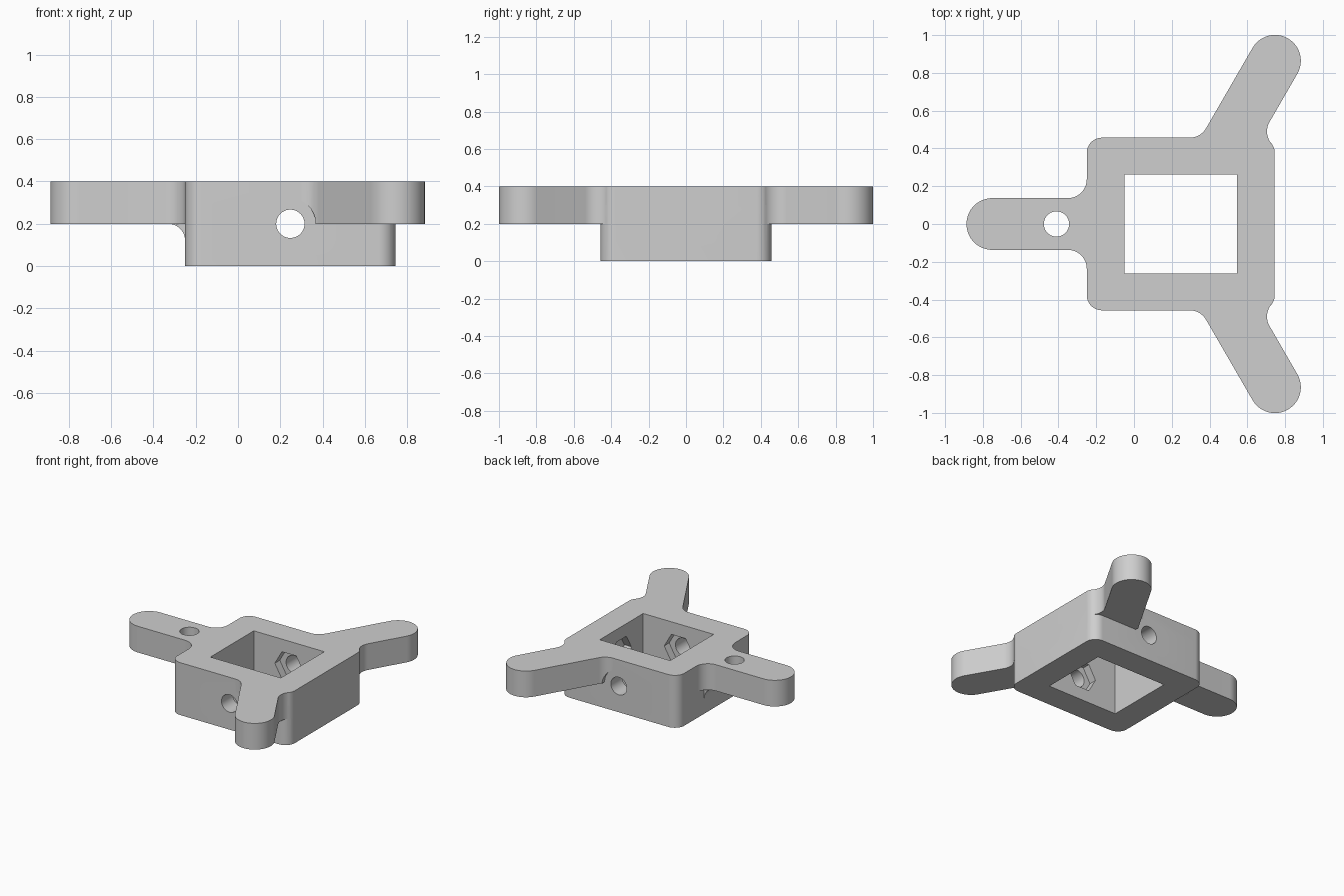
import bpy, bmesh
from math import radians, cos, sin, pi
from mathutils import Matrix, Vector

if "Cube" in bpy.data.objects:
    bpy.data.objects.remove(bpy.data.objects["Cube"], do_unlink=True)

CX = 0.2475            # centre of the square frame
HALF_X, HALF_Y = 0.4975, 0.457
TOP, ARM_Z = 0.4, 0.2
ARM_R, REACH = 0.137, 0.9975
CORNER = 0.08

grey = bpy.data.materials.new("light grey")
grey.use_nodes = True
colour = (0.62, 0.62, 0.62, 1)
grey.diffuse_color = colour
grey.node_tree.nodes["Principled BSDF"].inputs["Base Color"].default_value = colour


def finish(bm, name):
    bmesh.ops.recalc_face_normals(bm, faces=bm.faces)
    mesh = bpy.data.meshes.new(name)
    bm.to_mesh(mesh)
    bm.free()
    mesh.materials.append(grey)
    obj = bpy.data.objects.new(name, mesh)
    bpy.context.collection.objects.link(obj)
    return obj


def arc(x, y, r, start, end, steps=10):
    angles = [radians(start + (end - start) * i / steps) for i in range(steps + 1)]
    return [(x + r * cos(a), y + r * sin(a)) for a in angles]


def prism(name, outline, low, high, matrix=Matrix()):
    """Extrude a flat outline between two heights."""
    bm = bmesh.new()
    face = bm.faces.new([bm.verts.new((x, y, low)) for x, y in outline])
    out = bmesh.ops.extrude_face_region(bm, geom=[face])
    verts = [v for v in out["geom"] if isinstance(v, bmesh.types.BMVert)]
    bmesh.ops.translate(bm, verts=verts, vec=(0, 0, high - low))
    bm.transform(matrix)
    return finish(bm, name)


def rod(x, y, z, radius, length, axis, sides=40):
    """Cutter starting at a point and running along an axis."""
    turn = Vector(axis).to_track_quat("Z", "Y").to_matrix().to_4x4()
    outline = arc(0, 0, radius, 0, 360, sides)[:-1]
    return prism("cutter", outline, 0, length, Matrix.Translation((x, y, z)) @ turn)


def combine(target, tool, operation):
    mod = target.modifiers.new(operation, "BOOLEAN")
    mod.operation, mod.object, mod.solver = operation, tool, "EXACT"
    bpy.ops.object.select_all(action="DESELECT")
    bpy.context.view_layer.objects.active = target
    target.select_set(True)
    bpy.ops.object.modifier_apply(modifier=mod.name)
    bpy.data.objects.remove(tool, do_unlink=True)


def mirrored(half):
    return half + [(x, -y) for x, y in reversed(half) if abs(y) > 1e-5]


# Outline of the three-armed plate, upper half then mirrored
left, right = CX - HALF_X, CX + HALF_X
in_y = HALF_Y - CORNER
tip_x, tip_y = CX + REACH * cos(pi / 3), REACH * sin(pi / 3)
half = arc(CX - REACH, 0, ARM_R, 180, 90, 16)
half += arc(left - 0.1, ARM_R + 0.1, 0.1, -90, 0)
half += arc(left + CORNER, in_y, CORNER, 180, 90)
half += arc(0.295, HALF_Y + 0.1, 0.1, -90, -30)
half += arc(tip_x, tip_y, ARM_R, 150, -30, 32)
half += arc(0.804, 0.49, 0.1, 150, 219)
half += arc(right - CORNER, in_y, CORNER, 39, 0)[1:]
bracket = prism("three_arm_bracket", mirrored(half), ARM_Z, TOP)

# Deep square frame
corner_half = arc(left + CORNER, in_y, CORNER, 180, 90) + arc(right - CORNER, in_y, CORNER, 90, 0)
combine(bracket, prism("frame", mirrored(corner_half), 0, TOP - 0.1), "UNION")

# Curved gusset beneath the single arm
gusset = arc(left - CORNER, ARM_Z - CORNER, CORNER, 90, 0)
gusset += [(left + 0.05, ARM_Z - CORNER), (left + 0.05, ARM_Z + 0.05), (left - CORNER, ARM_Z + 0.05)]
upright = Matrix.Rotation(pi / 2, 4, "X")
combine(bracket, prism("gusset", gusset, -ARM_R, ARM_R, upright), "UNION")

# Window through the frame
win_x, win_y = 0.2975, 0.262
window = [(CX + sx * win_x, sy * win_y) for sx, sy in ((-1, -1), (1, -1), (1, 1), (-1, 1))]
combine(bracket, prism("cutter", window, -0.1, TOP + 0.1), "DIFFERENCE")

# Two vertical holes in each arm
HOLE = 0.067
for angle in (60, 180, 300):
    for reach in (REACH, 0.658):
        a = radians(angle)
        x, y = CX + reach * cos(a), reach * sin(a)
        combine(bracket, rod(x, y, 0, HOLE, 0.6, (0, 0, 1)), "DIFFERENCE")

# Cross holes with hexagonal nut pockets inside three walls
for dx, dy in ((1, 0), (0, 1), (0, -1)):
    inner = win_x if dx else win_y
    start = inner - 0.1
    x, y = CX + dx * start, dy * start
    combine(bracket, rod(x, y, 0.2, HOLE, 0.4, (dx, dy, 0)), "DIFFERENCE")
    hexagon = arc(0, 0, 0.12, 0, 360, 6)[:-1]
    # local x runs along the wall, local y is up
    facing = Matrix.Rotation(pi / 2 if dx else 0, 4, "Z") @ upright
    spread = (start, inner + 0.06) if dx or dy < 0 else (-inner - 0.06, -start)
    pocket = prism("cutter", hexagon, spread[0], spread[1],
                   Matrix.Translation((CX, 0, 0.2)) @ facing)
    combine(bracket, pocket, "DIFFERENCE")

# Screw head clearance where the angled arms meet the frame
for side in (1, -1):
    combine(bracket, rod(CX, side * HALF_Y, 0.2, 0.12, 0.2, (0, side, 0)), "DIFFERENCE")

bpy.ops.object.shade_smooth_by_angle(angle=radians(30))
